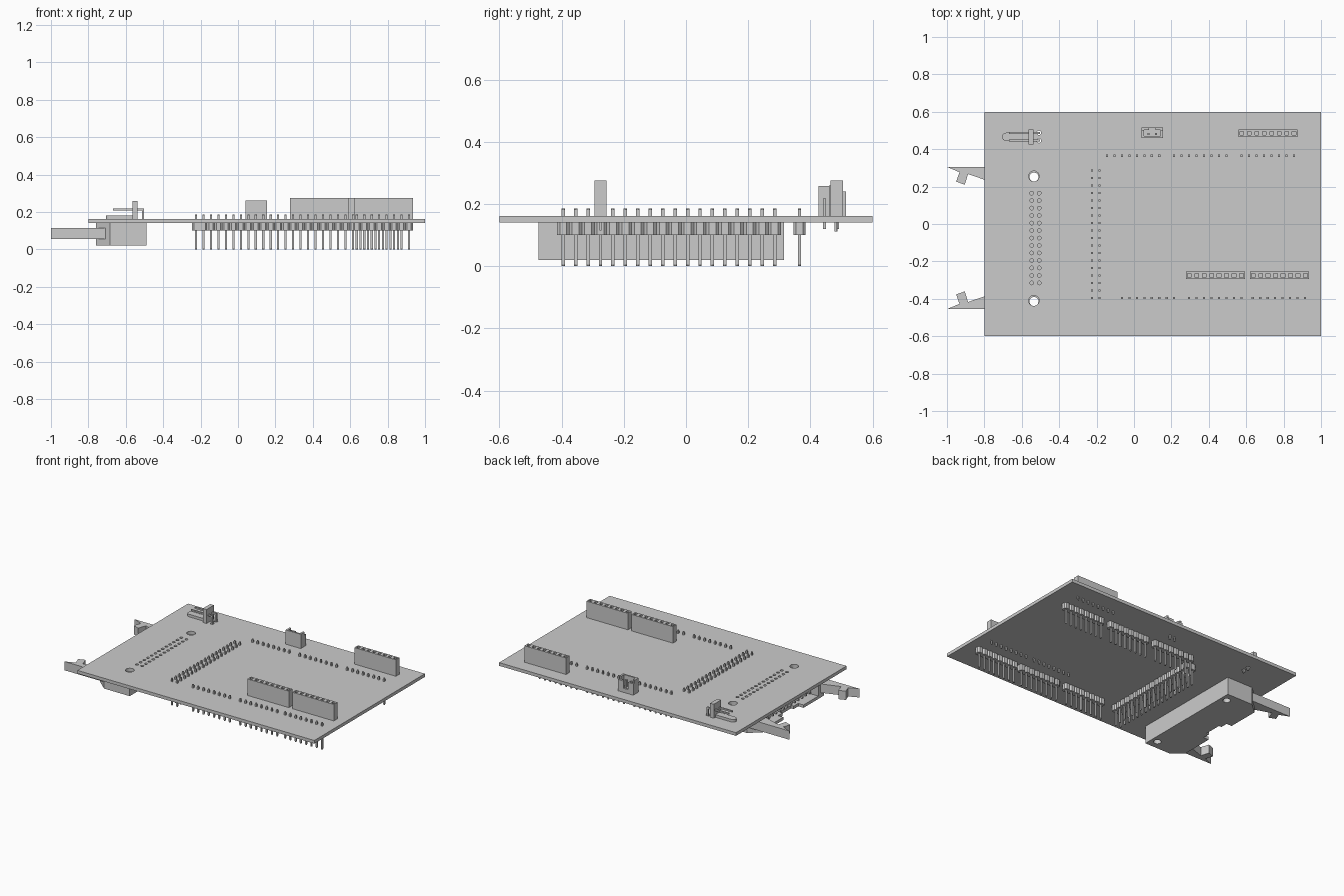
import bpy, bmesh, math
from mathutils import Matrix, Vector

if "Cube" in bpy.data.objects:
    bpy.data.objects.remove(bpy.data.objects["Cube"], do_unlink=True)

grey = bpy.data.materials.new("plain grey")
grey.use_nodes = True
GREY = (0.6, 0.6, 0.6, 1)
grey.diffuse_color = GREY
grey.node_tree.nodes["Principled BSDF"].inputs["Base Color"].default_value = GREY

PITCH = 0.04
BOTTOM, TOP = 0.14, 0.162    # faces of the board


def box(bm, x0, x1, y0, y1, z0, z1):
    size = Vector((x1 - x0, y1 - y0, z1 - z0))
    mid = Vector((x0 + x1, y0 + y1, z0 + z1)) / 2
    bmesh.ops.create_cube(bm, size=1, matrix=Matrix.Translation(mid) @ Matrix.Diagonal((*size, 1)))


def rod(bm, x, y, r, z0, z1, sides=16, tip=1.0):
    bmesh.ops.create_cone(bm, cap_ends=True, segments=sides, radius1=r, radius2=r * tip,
                          depth=z1 - z0, matrix=Matrix.Translation((x, y, (z0 + z1) / 2)))


def prism(bm, points, z0, z1):
    base = bm.faces.new([bm.verts.new((x, y, z0)) for x, y in points])
    top = bmesh.ops.extrude_face_region(bm, geom=[base])["geom"]
    bmesh.ops.translate(bm, vec=(0, 0, z1 - z0), verts=[v for v in top if isinstance(v, bmesh.types.BMVert)])


def octagon(x, y, hx, hy, c=0.009):
    return [(x + a, y + b) for a, b in (
        (-hx + c, -hy), (hx - c, -hy), (hx, -hy + c), (hx, hy - c),
        (hx - c, hy), (-hx + c, hy), (-hx, hy - c), (-hx, -hy + c))]


def finish(bm, name):
    bmesh.ops.recalc_face_normals(bm, faces=bm.faces[:])
    mesh = bpy.data.meshes.new(name)
    bm.to_mesh(mesh)
    bm.free()
    mesh.materials.append(grey)
    obj = bpy.data.objects.new(name, mesh)
    bpy.context.collection.objects.link(obj)
    return obj


def carve(obj, bm):
    """Cut the shapes in bm out of obj and drop the cutter."""
    cutter = finish(bm, "cutter")
    mod = obj.modifiers.new("cut", "BOOLEAN")
    mod.operation, mod.solver, mod.object = "DIFFERENCE", "EXACT", cutter
    depsgraph = bpy.context.evaluated_depsgraph_get()
    mesh = bpy.data.meshes.new_from_object(obj.evaluated_get(depsgraph))
    obj.modifiers.clear()
    obj.data = mesh
    bpy.data.objects.remove(cutter, do_unlink=True)


# Circuit board with mounting holes and cable connector holes
HOLES_Y = (0.255, -0.41)
bm = bmesh.new()
box(bm, -0.8, 1, -0.6, 0.6, BOTTOM, TOP)
board = finish(bm, "circuit_board")
bm = bmesh.new()
for y in HOLES_Y:
    rod(bm, -0.535, y, 0.028, 0.1, 0.2, 24)
for i in range(13):
    for x in (-0.547, -0.507):
        rod(bm, x, 0.165 - i * PITCH, 0.01, 0.1, 0.2, 12)
for y in (0.446, 0.487):
    rod(bm, -0.508, y, 0.012, 0.1, 0.2, 12)
carve(board, bm)


# Pin headers under the board
def pin(bm, x, y):
    h = 0.0055
    box(bm, x - h, x + h, y - h, y + h, 0.005, 0.18)
    for z, end in ((0.18, 0.185), (0.005, 0)):
        rod(bm, x, y, h, min(z, end), max(z, end), 8)


def header(name, spots, hx, pin_offsets):
    bm = bmesh.new()
    for x, y in spots:
        prism(bm, octagon(x, y, hx, PITCH / 2), 0.1, BOTTOM)
        for dx in pin_offsets:
            pin(bm, x + dx, y)
    finish(bm, name)


for side, y, starts in (("back", 0.365, (-0.145, 0.215, 0.575)),
                        ("front", -0.395, (-0.065, 0.295, 0.635))):
    for n, x in enumerate(starts):
        header(f"{side}_pin_header_{n + 1}", [(x + i * PITCH, y) for i in range(8)], 0.02, (0,))
header("double_pin_header", [(-0.205, 0.285 - i * PITCH) for i in range(18)], 0.04, (-0.02, 0.02))

# Tall socket strips with solder tails
for name, x, y in (("front_socket_1", 0.295, -0.275), ("front_socket_2", 0.637, -0.275),
                   ("back_socket", 0.576, 0.485)):
    bm = bmesh.new()
    box(bm, x - 0.018, x + 7 * PITCH + 0.018, y - 0.02, y + 0.02, TOP, 0.275)
    socket = finish(bm, name)
    cut, tails = bmesh.new(), bmesh.new()
    for i in range(8):
        px = x + i * PITCH
        box(cut, px - 0.01, px + 0.01, y - 0.01, y + 0.01, 0.23, 0.3)
        box(tails, px - 0.006, px + 0.006, y - 0.003, y + 0.003, 0.115, TOP + 0.005)
    carve(socket, cut)
    finish(tails, name + "_tails")

# Small upright power connector: open box, lower slotted rear wall
bm = bmesh.new()
box(bm, 0.04, 0.155, 0.46, 0.515, TOP, 0.26)
shell = finish(bm, "power_connector")
bm = bmesh.new()
box(bm, 0.053, 0.142, 0.471, 0.502, 0.185, 0.3)
carve(shell, bm)
bm = bmesh.new()
box(bm, 0.03, 0.165, 0.502, 0.53, 0.24, 0.3)
carve(shell, bm)
bm = bmesh.new()
box(bm, 0.08, 0.115, 0.495, 0.53, 0.19, 0.3)
carve(shell, bm)
bm = bmesh.new()
for x in (0.078, 0.117):
    box(bm, x - 0.005, x + 0.005, 0.477, 0.487, 0.112, 0.235)
finish(bm, "power_connector_pins")

# Right-angle connector: upright plate, round-ended tongue, bent pins
bm = bmesh.new()
box(bm, -0.565, -0.537, 0.426, 0.505, TOP, 0.258)
finish(bm, "angle_connector_plate")
bm = bmesh.new()
arc = [(-0.684 + 0.022 * math.cos(a), 0.466 + 0.022 * math.sin(a))
       for a in [math.pi / 2 + math.pi * i / 8 for i in range(9)]]
prism(bm, arc + [(-0.565, 0.444), (-0.565, 0.488)], TOP, 0.18)
finish(bm, "angle_connector_tongue")
bm = bmesh.new()
for y in (0.446, 0.487):
    box(bm, -0.667, -0.502, y - 0.005, y + 0.005, 0.208, 0.218)
    box(bm, -0.513, -0.502, y - 0.005, y + 0.005, 0.12, 0.21)
finish(bm, "angle_connector_pins")

# Cable connector body below the board, symmetric about its middle
MID = -0.08
half = [(-0.49, 0.395), (-0.685, 0.395), (-0.76, 0.33), (-0.76, 0.11), (-0.72, 0.11),
        (-0.72, 0.06), (-0.70, 0.06)]
outline = [(x, MID - d) for x, d in half] + [(x, MID + d) for x, d in reversed(half)]
bm = bmesh.new()
prism(bm, outline, 0.02, BOTTOM)
body = finish(bm, "cable_connector_body")
bm = bmesh.new()
box(bm, -0.8, -0.57, MID - 0.27, MID + 0.27, 0.04, 0.122)
carve(body, bm)
bm = bmesh.new()
for y in HOLES_Y:
    rod(bm, -0.535, y - 0.004, 0.024, 0, 0.2, 24)
carve(body, bm)

# Contact pins inside the cable connector
bm = bmesh.new()
for i in range(13):
    y = 0.16 - i * PITCH
    for z in (0.062, 0.1):
        box(bm, -0.72, -0.56, y - 0.006, y + 0.006, z - 0.006, z + 0.006)
finish(bm, "cable_connector_pins")

# Hooked latch arms, mirrored about the connector middle
hook = [(-1, 0.38), (-0.69, 0.38), (-0.69, 0.275), (-0.8, 0.312), (-0.887, 0.342),
        (-0.905, 0.285), (-0.951, 0.302), (-0.933, 0.352)]
for name, s in (("back_latch", 1), ("front_latch", -1)):
    bm = bmesh.new()
    prism(bm, [(x, -0.075 + s * d) for x, d in hook], 0.054, 0.114)
    finish(bm, name)
